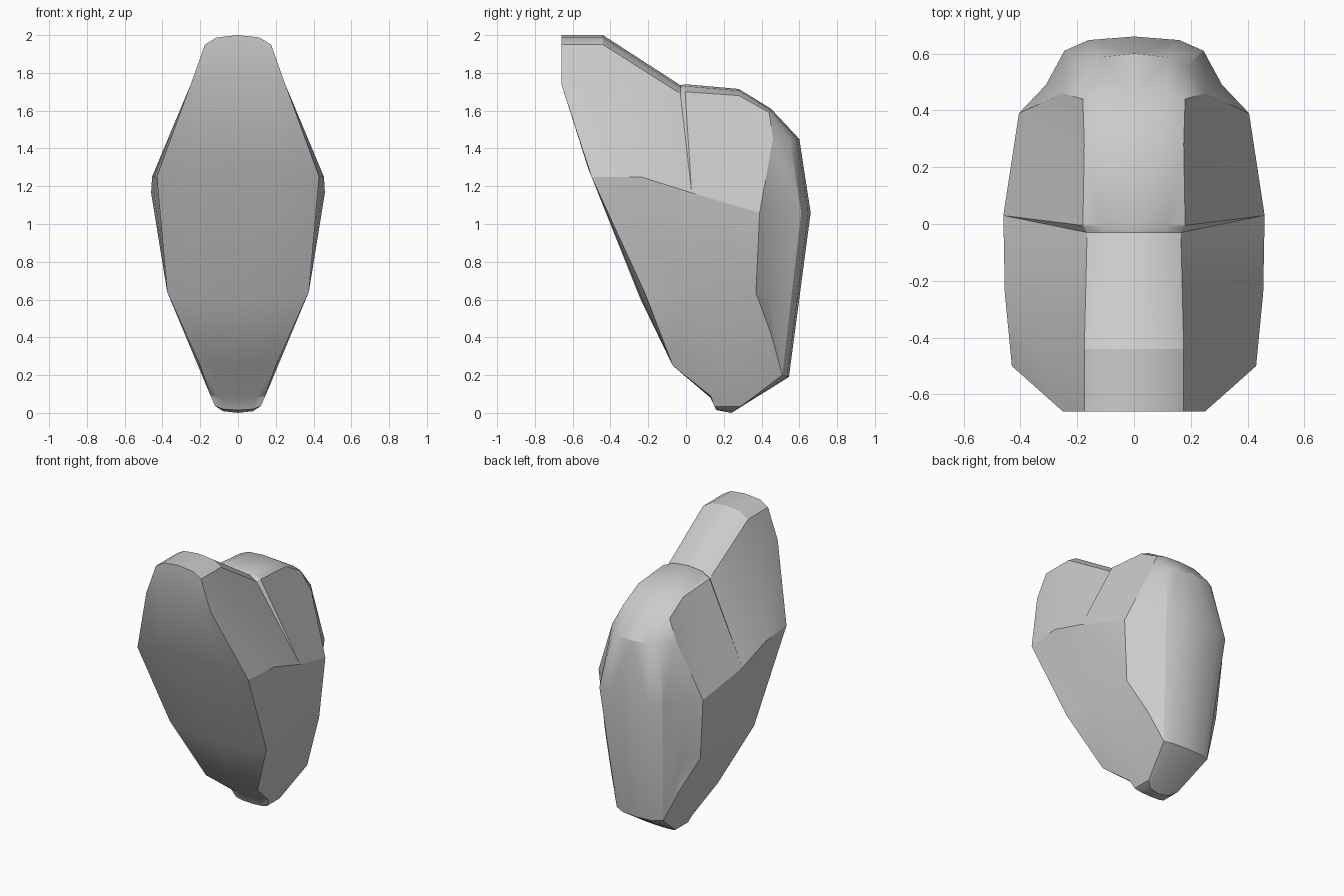
import bpy, bmesh
from mathutils import Vector

if "Cube" in bpy.data.objects:
    bpy.data.objects.remove(bpy.data.objects["Cube"])

# Rim: crease running round the side outline (front edge down, back edge up, over the top)
rim = dict(zip("abcdefghijklmnop", [
    (.175, -.66, 1.95), (.25, -.66, 1.74), (.43, -.5, 1.25), (.375, -.22, .64),
    (.20, -.07, .25), (.145, .13, .09), (.12, .15, .035), (.12, .29, .035),
    (.18, .51, .20), (.245, .61, 1.06), (.18, .55, 1.45), (.18, .44, 1.59),
    (.175, .28, 1.68), (.18, -.005, 1.70), (.165, -.03, 1.69), (.175, -.44, 1.95)]))

# Centre line silhouette matching the rim, point by point (y, z)
ridge = [(-.66, 2), (-.66, 1.75), (-.52, 1.30), (-.24, .60), (-.07, .25), (.13, .08),
         (.16, .015), (.24, 0), (.545, .19), (.66, 1.06), (.60, 1.45), (.45, 1.61),
         (.28, 1.715), (-.005, 1.74), (-.03, 1.735), (-.44, 2)]

# Flank: points on the wide side faces
flank = {"A": (.25, -.42, 1.74), "B": (.455, -.24, 1.25), "S": (.46, .03, 1.165),
         "R": (.405, .39, 1.06), "P": (.25, .46, 1.45), "K": (.31, .49, 1.06),
         "N": (.29, .44, .63), "L": (.37, .37, .635), "Q": (.27, .45, .42),
         "M": (.375, .03, .64)}
pts = {**rim, **flank}

bm = bmesh.new()


def face(points):
    unique = []
    for p in points:
        p = Vector(p)
        if all((p - q).length > 1e-5 for q in unique):
            unique.append(p)
    for side in (1, -1):
        bm.faces.new([bm.verts.new((side * p.x, p.y, p.z)) for p in unique])


def strip(row, other):
    for i in range(len(row) - 1):
        face([pts[row[i]], pts[row[i + 1]], pts[other[i + 1]], pts[other[i]]])


# Rounded band from the rim to the centre line, all the way round
edge = [Vector(p) for p in rim.values()]
mid = [Vector((0, y, z)) for y, z in ridge]
bow = []
for e, c in zip(edge, mid):
    b = c.lerp(e, .25)
    b.x = e.x * .65
    bow.append(b)
for i in range(len(edge)):
    j = (i + 1) % len(edge)
    face([edge[i], edge[j], bow[j], bow[i]])
    face([bow[i], bow[j], mid[j], mid[i]])

# Front lobe sides and the seam behind it
strip("abc", "pAB")
strip("pAB", "ooS")
strip("on", "SS")
# Rear lobe sides and hollowed back corners
strip("nml", "SRP")
strip("lk", "PP")
strip("PRLQ", "PKNi")
strip("PKN", "kji")
# Middle and lower flanks
strip("BSR", "cML")
strip("cdef", "MMMM")
strip("ML", "fh")
strip("LQ", "hi")
strip("fg", "hh")

bmesh.ops.remove_doubles(bm, verts=bm.verts[:], dist=1e-4)
bmesh.ops.recalc_face_normals(bm, faces=bm.faces[:])

mesh = bpy.data.meshes.new("two_lobed_shell")
bm.to_mesh(mesh)
bm.free()
shell = bpy.data.objects.new("two_lobed_shell", mesh)
bpy.context.collection.objects.link(shell)
bpy.context.view_layer.objects.active = shell
shell.select_set(True)
bpy.ops.object.shade_smooth_by_angle(angle=0.5)
